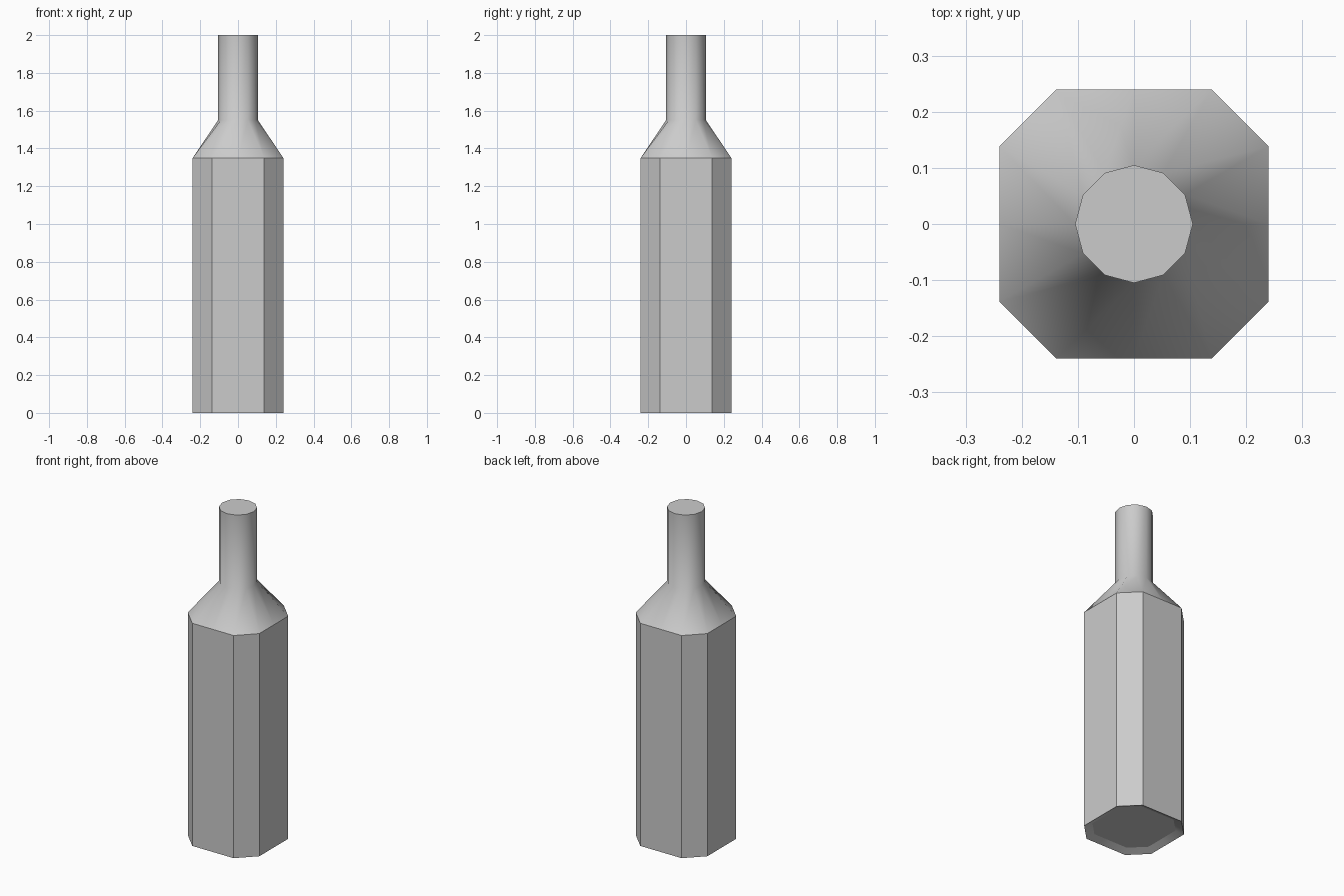
import bpy, bmesh, math

if "Cube" in bpy.data.objects:
    bpy.data.objects.remove(bpy.data.objects["Cube"])

SIDES = 12
HALF = 0.24      # half width of the chamfered-square body
NECK_R = 0.105


def round_ring(bm, r, z):
    return [bm.verts.new((r * math.cos(i * math.tau / SIDES),
                          r * math.sin(i * math.tau / SIDES), z))
            for i in range(SIDES)]


def square_ring(bm, half, z):
    # 12 points on a square with cut corners
    ring = []
    for i in range(SIDES):
        a = i * math.tau / SIDES
        c, s = math.cos(a), math.sin(a)
        k = half / max(abs(c), abs(s))
        ring.append(bm.verts.new((k * c, k * s, z)))
    return ring


bm = bmesh.new()

# Recessed base, body, shoulder and neck as stacked rings
rings = [square_ring(bm, HALF - 0.04, 0.02),
         square_ring(bm, HALF, 0.0),
         square_ring(bm, HALF, 1.35),
         round_ring(bm, NECK_R, 1.55),
         round_ring(bm, NECK_R, 2.0)]
for low, high in zip(rings, rings[1:]):
    for i in range(SIDES):
        j = (i + 1) % SIDES
        bm.faces.new((low[i], low[j], high[j], high[i]))
bm.faces.new(rings[-1])
bm.faces.new(rings[0][::-1])

# Smooth neck and shoulder, sharp body corners and rims
bm.normal_update()
for f in bm.faces:
    f.smooth = True
for e in bm.edges:
    e.smooth = e.calc_face_angle(0) < math.radians(42)
for k in (0, 1, 2, 4):
    for i in range(SIDES):
        bm.edges.get((rings[k][i], rings[k][(i + 1) % SIDES])).smooth = False

mesh = bpy.data.meshes.new("bottle")
bm.to_mesh(mesh)
bm.free()
bpy.context.collection.objects.link(bpy.data.objects.new("bottle", mesh))
